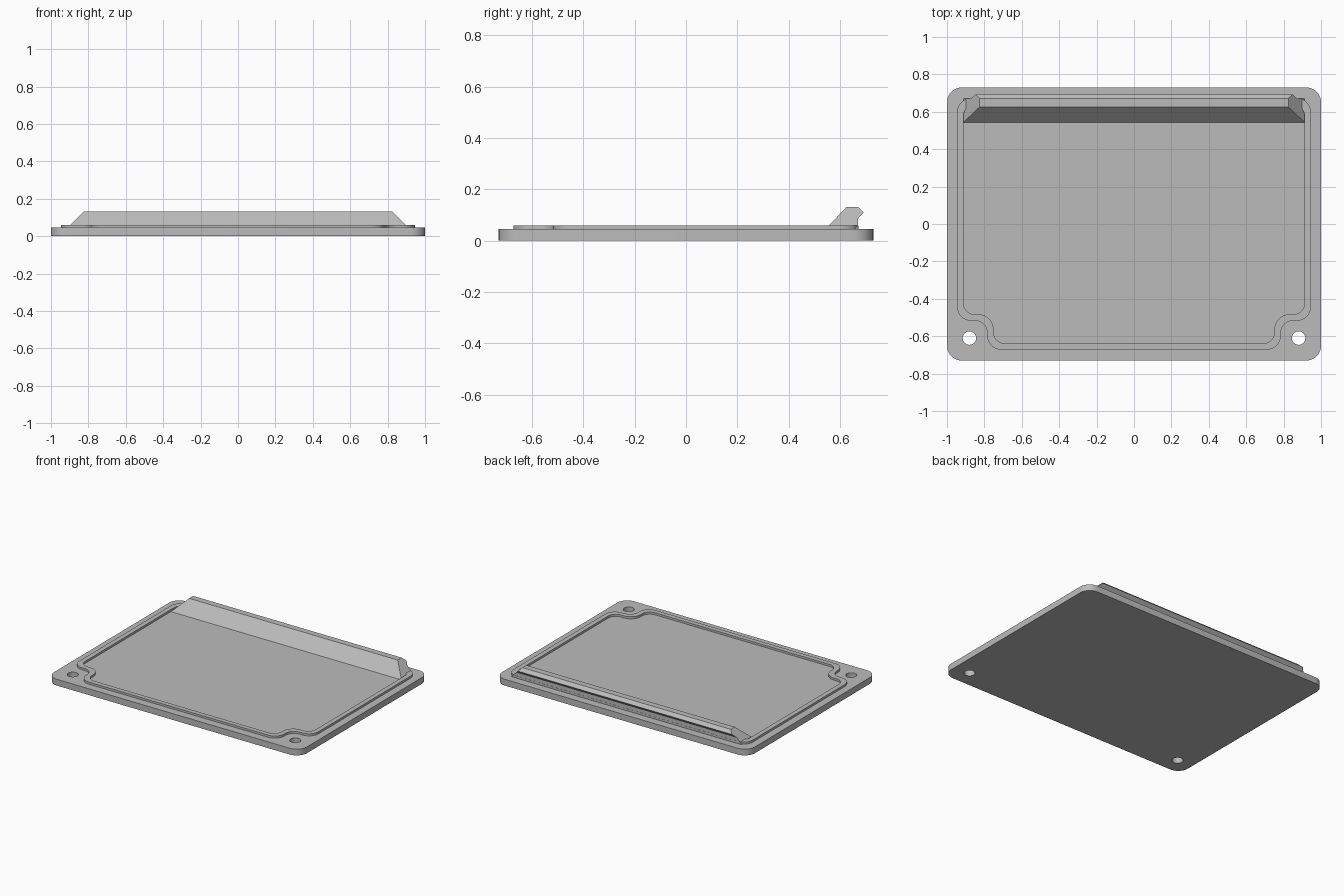
import bpy, bmesh, math
from mathutils import Vector

cube = bpy.data.objects.get("Cube")
if cube:
    bpy.data.objects.remove(cube, do_unlink=True)

grey = bpy.data.materials.new("mid grey")
colour = (0.5, 0.5, 0.5, 1)
grey.diffuse_color = colour
grey.use_nodes = True
grey.node_tree.nodes["Principled BSDF"].inputs["Base Color"].default_value = colour

PLATE_TOP, LIP_TOP, CATCH_TOP = 0.045, 0.06, 0.132
HALF_X, HALF_Y = 1.0, 0.73


def rounded(corners, steps=10):
    """Outline through (x, y, radius) corners, each replaced by a tangent arc."""
    points = []
    for i, (x, y, r) in enumerate(corners):
        p = Vector((x, y))
        a = (Vector(corners[i - 1][:2]) - p).normalized()
        b = (Vector(corners[(i + 1) % len(corners)][:2]) - p).normalized()
        centre = p + (a + b) * r
        for k in range(steps + 1):
            t = k / steps * math.pi / 2
            points.append(centre - b * r * math.cos(t) - a * r * math.sin(t))
    return points


def circle(x, y, r, sides=32):
    return [Vector((x + r * math.cos(k * math.tau / sides),
                    y + r * math.sin(k * math.tau / sides))) for k in range(sides)]


def finish(name, bm):
    bmesh.ops.recalc_face_normals(bm, faces=bm.faces)
    mesh = bpy.data.meshes.new(name)
    bm.to_mesh(mesh)
    bm.free()
    mesh.materials.append(grey)
    ob = bpy.data.objects.new(name, mesh)
    bpy.context.collection.objects.link(ob)
    bpy.ops.object.select_all(action='DESELECT')
    ob.select_set(True)
    bpy.context.view_layer.objects.active = ob
    bpy.ops.object.shade_smooth_by_angle(angle=math.radians(30))
    return ob


def slab(name, loops, z0, z1):
    """Fill an outline with holes and raise it from z0 to z1."""
    bm = bmesh.new()
    for loop in loops:
        vs = [bm.verts.new((p.x, p.y, z0)) for p in loop]
        for i, v in enumerate(vs):
            bm.edges.new((vs[i - 1], v))
    bmesh.ops.triangle_fill(bm, edges=bm.edges[:], use_beauty=True)
    raised = bmesh.ops.extrude_face_region(bm, geom=bm.faces[:], use_keep_orig=True)
    top = [g for g in raised["geom"] if isinstance(g, bmesh.types.BMVert)]
    bmesh.ops.translate(bm, verts=top, vec=(0, 0, z1 - z0))
    return finish(name, bm)


def lip_outline(inset, convex, concave):
    """Rounded rectangle stepped in around the two front screw holes."""
    x, y = 0.946 - inset, 0.672 - inset
    step_x, step_y = 0.785 - inset, 0.517 - inset
    half = [(x, y, convex), (x, -step_y, convex),
            (step_x, -step_y, concave), (step_x, -y, convex)]
    return rounded(half + [(-px, py, r) for px, py, r in reversed(half)])


# Base plate with two screw holes at the front
plate = rounded([(HALF_X, HALF_Y, 0.08), (HALF_X, -HALF_Y, 0.08),
                 (-HALF_X, -HALF_Y, 0.08), (-HALF_X, HALF_Y, 0.08)])
holes = [circle(side * 0.88, -0.61, 0.036) for side in (-1, 1)]
slab("base_plate", [plate] + holes, 0, PLATE_TOP)

# Thin raised locating lip
slab("locating_lip", [lip_outline(0, 0.075, 0.065), lip_outline(0.034, 0.06, 0.08)],
     PLATE_TOP, LIP_TOP)

# Catch rail along the back: hooked profile with ends sloping at 45 degrees
profile = [(0.544, PLATE_TOP), (0.626, CATCH_TOP), (0.671, CATCH_TOP),
           (0.693, 0.11), (0.671, 0.087), (0.671, PLATE_TOP)]
bm = bmesh.new()
ends = [[bm.verts.new((side * (0.957 - z), y, z)) for y, z in profile] for side in (-1, 1)]
for end in ends:
    bm.faces.new(end)
for i in range(len(profile)):
    bm.faces.new((ends[0][i - 1], ends[0][i], ends[1][i], ends[1][i - 1]))
finish("catch_rail", bm)
